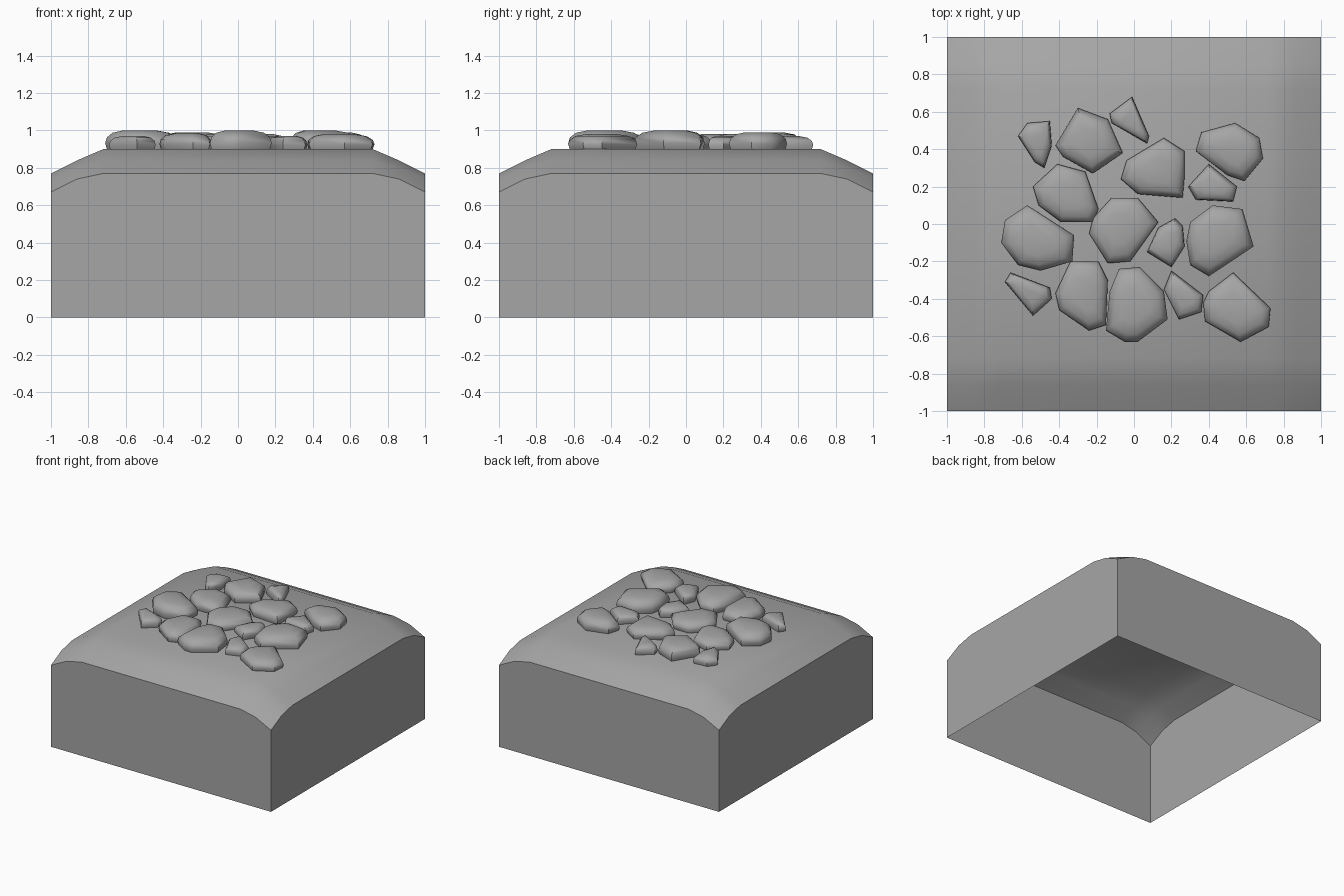
import bpy, bmesh, math

if "Cube" in bpy.data.objects:
    bpy.data.objects.remove(bpy.data.objects["Cube"])

stone_grey = bpy.data.materials.new("stone_grey")
stone_grey.diffuse_color = (0.38, 0.38, 0.38, 1)
stone_grey.use_nodes = True
stone_grey.node_tree.nodes["Principled BSDF"].inputs["Base Color"].default_value = stone_grey.diffuse_color
TOP = 0.9


def finish(name, bm, angle):
    bmesh.ops.recalc_face_normals(bm, faces=bm.faces[:])
    mesh = bpy.data.meshes.new(name)
    bm.to_mesh(mesh)
    bm.free()
    mesh.materials.append(stone_grey)
    obj = bpy.data.objects.new(name, mesh)
    bpy.context.collection.objects.link(obj)
    bpy.ops.object.select_all(action='DESELECT')
    obj.select_set(True)
    bpy.context.view_layer.objects.active = obj
    bpy.ops.object.shade_smooth_by_angle(angle=math.radians(angle))


# Hollow ground block: rounded-off top grid with walls pulled down, no floor
def ground_block():
    bm = bmesh.new()
    steps = [-1, -0.86, -0.72, 0.72, 0.86, 1]
    level = [2, 1, 0, 0, 1, 2]
    height = [[0.9, 0.84, 0.77], [0.84, 0.80, 0.74], [0.77, 0.74, 0.67]]
    grid = [[bm.verts.new((x, y, height[level[i]][level[j]]))
             for j, y in enumerate(steps)] for i, x in enumerate(steps)]
    for i in range(5):
        for j in range(5):
            bm.faces.new((grid[i][j], grid[i + 1][j],
                          grid[i + 1][j + 1], grid[i][j + 1]))
    rim = [e for e in bm.edges if e.is_boundary]
    walls = bmesh.ops.extrude_edge_only(bm, edges=rim)["geom"]
    for v in walls:
        if isinstance(v, bmesh.types.BMVert):
            v.co.z = 0
    finish("ground_block", bm, 32)


# Cobblestone: outline lofted through shrinking rings into a low dome
RINGS = [(0.95, 0.0), (1.0, 0.32), (0.95, 0.62), (0.78, 0.87), (0.45, 1.0)]


def stone(number, rise, *outline):
    bm = bmesh.new()
    n = len(outline)
    cx = sum(p[0] for p in outline) / n
    cy = sum(p[1] for p in outline) / n
    rings = [[bm.verts.new((cx + (x - cx) * s, cy + (y - cy) * s, TOP + rise * h))
              for x, y in outline] for s, h in RINGS]
    for low, high in zip(rings, rings[1:]):
        for k in range(n):
            m = (k + 1) % n
            bm.faces.new((low[k], high[k], high[m], low[m]))
    bm.faces.new(rings[-1])
    finish(f"cobblestone_{number:02d}", bm, 48)


ground_block()

# Back stones
stone(1, .07, (-.57, .54), (-.45, .55), (-.44, .42), (-.48, .30), (-.53, .33), (-.62, .47))
stone(2, .09, (-.30, .62), (-.14, .56), (-.06, .38), (-.22, .27), (-.38, .36), (-.42, .42))
stone(3, .07, (-.13, .59), (-.01, .68), (.08, .47), (.07, .43), (-.12, .54))
stone(4, .08, (.16, .46), (.27, .39), (.27, .25), (.26, .14), (.02, .16), (-.07, .24), (-.04, .34))
stone(5, .09, (.36, .49), (.54, .54), (.67, .46), (.69, .35), (.59, .23), (.50, .26), (.33, .39))
stone(6, .07, (.40, .32), (.55, .20), (.53, .12), (.33, .13), (.29, .20))

# Middle stones
stone(7, .08, (-.41, .32), (-.26, .28), (-.19, .08), (-.22, .01), (-.39, .01), (-.51, .10), (-.54, .20))
stone(8, .10, (-.57, .10), (-.32, -.06), (-.33, -.20), (-.50, -.25), (-.62, -.22), (-.71, -.10), (-.69, .02))
stone(9, .08, (-.12, .14), (.02, .14), (.13, .01), (-.02, -.20), (-.14, -.21), (-.24, -.05), (-.22, .03))
stone(10, .07, (.22, .03), (.26, -.01), (.27, -.12), (.20, -.23), (.07, -.15), (.13, -.02))
stone(11, .10, (.42, .10), (.58, .08), (.64, -.12), (.40, -.28), (.30, -.22), (.28, -.09), (.30, .01))

# Front stones
stone(12, .07, (-.66, -.26), (-.45, -.34), (-.44, -.40), (-.54, -.49), (-.69, -.31))
stone(13, .085, (-.34, -.20), (-.19, -.20), (-.14, -.30), (-.15, -.54), (-.24, -.57), (-.40, -.46), (-.42, -.37))
stone(14, .10, (-.08, -.24), (.03, -.23), (.16, -.36), (.18, -.51), (.02, -.63), (-.05, -.63), (-.15, -.57), (-.13, -.36))
stone(15, .07, (.20, -.25), (.37, -.38), (.36, -.47), (.24, -.51), (.16, -.35))
stone(16, .08, (.53, -.26), (.73, -.45), (.72, -.55), (.57, -.63), (.38, -.52), (.37, -.42), (.40, -.36))
